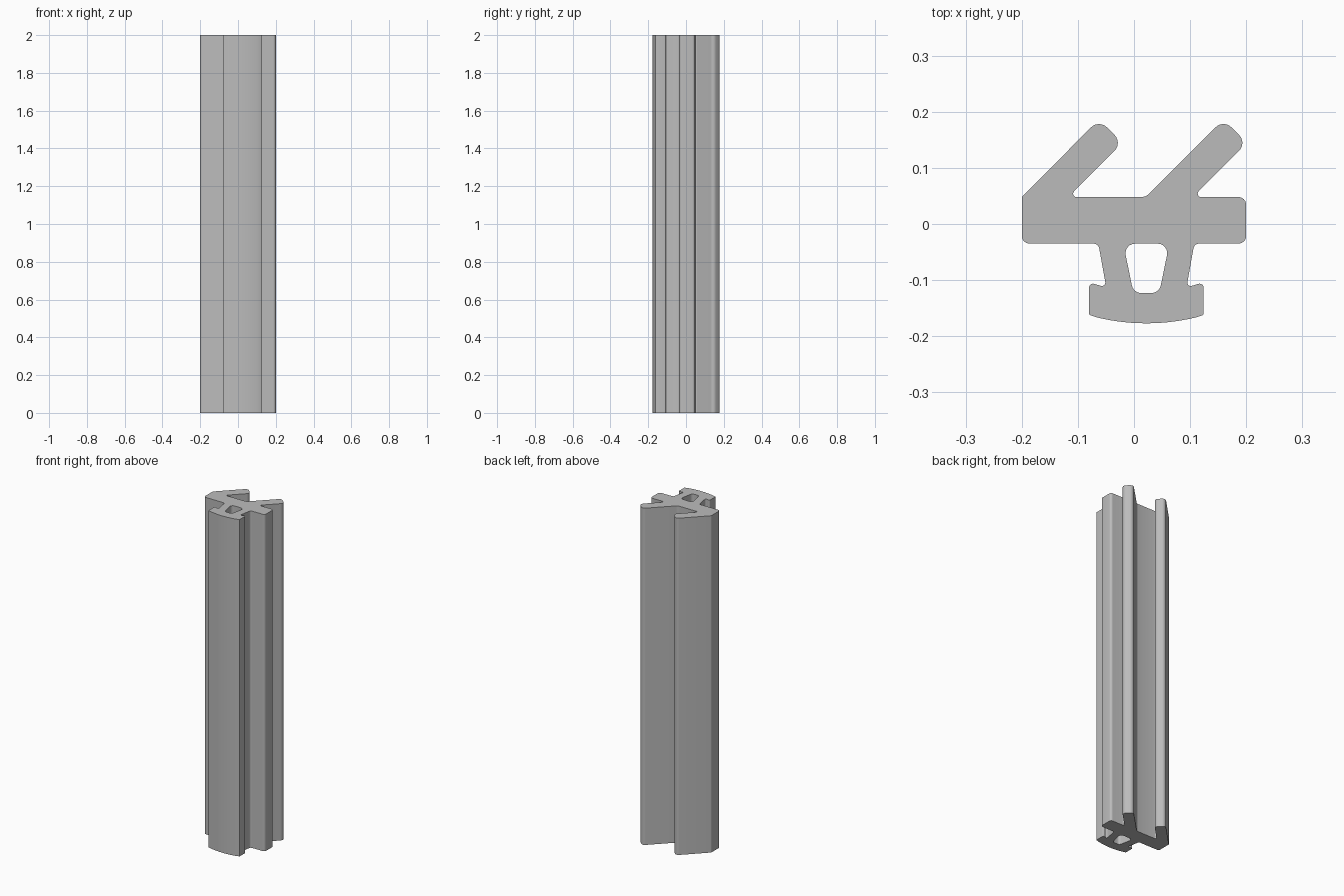
import bpy, bmesh, math
from mathutils import Vector

cube = bpy.data.objects.get("Cube")
if cube:
    bpy.data.objects.remove(cube, do_unlink=True)

HEIGHT = 2.0
AXIS = 0.022          # symmetry axis of the stem and foot
FIN_SHIFT = -0.222    # second fin is a shifted copy


def rounded(corners, steps=6):
    """Turn (x, y, radius) corners into a closed outline with fillets."""
    out = []
    for i, (x, y, r) in enumerate(corners):
        p = Vector((x, y))
        a = (Vector(corners[i - 1][:2]) - p).normalized()
        b = (Vector(corners[(i + 1) % len(corners)][:2]) - p).normalized()
        half = a.angle(b) / 2
        if r == 0 or half > 1.5:
            out.append(p)
            continue
        centre = p + (a + b).normalized() * (r / math.sin(half))
        start = p + a * (r / math.tan(half)) - centre
        end = p + b * (r / math.tan(half)) - centre
        sweep = start.angle_signed(end)
        for k in range(steps + 1):
            t = -sweep * k / steps
            c, s = math.cos(t), math.sin(t)
            out.append(centre + Vector((start.x * c - start.y * s,
                                        start.x * s + start.y * c)))
    return out


def mirrored(points):
    return [(2 * AXIS - x, y, r) for x, y, r in reversed(points)]


def shifted(points, dx):
    return [(x + dx, y, r) for x, y, r in points]


# Left half of the stem and hooked foot, from the bar downwards
stem = [(-0.0635, -0.035, 0.01), (-0.0495, -0.113, 0.006),
        (-0.08, -0.104, 0.007), (-0.08, -0.162, 0.004)]
# Shallow curved underside of the foot
sole = [(AXIS + 0.1 * u, -0.177 + 0.0135 * u * u, 0)
        for u in [k / 8 for k in range(-7, 8)]]
# Slanted fin: notch, two rounded tip corners
fin = [(0.105, 0.048, 0.006), (0.2015, 0.1445, 0.02), (0.1595, 0.1865, 0.02)]

outline = ([(-0.2, 0.048, 0.004), (-0.2, -0.035, 0.014)]
           + stem + sole + mirrored(stem)
           + [(0.2, -0.035, 0.014), (0.2, 0.048, 0.014)]
           + fin + [(0.021, 0.048, 0.02)] + shifted(fin, FIN_SHIFT))

# Tapered hollow through the stem
hole_side = [(-0.019, -0.035, 0.017), (-0.001, -0.123, 0.017)]
hole = hole_side + mirrored(hole_side)

# Extrude the filled profile
curve = bpy.data.curves.new("seal_profile", "CURVE")
curve.dimensions = "2D"
curve.fill_mode = "BOTH"
curve.extrude = HEIGHT / 2
for corners in (outline, hole):
    pts = rounded(corners)
    spline = curve.splines.new("POLY")
    spline.points.add(len(pts) - 1)
    for sp, p in zip(spline.points, pts):
        sp.co = (p.x, p.y, 0, 1)
    spline.use_cyclic_u = True

strip = bpy.data.objects.new("seal_strip", curve)
bpy.context.collection.objects.link(strip)
bpy.ops.object.select_all(action="DESELECT")
strip.select_set(True)
bpy.context.view_layer.objects.active = strip
bpy.ops.object.convert(target="MESH")
strip = bpy.context.view_layer.objects.active
strip.location.z = HEIGHT / 2

# Weld the caps to the walls
bm = bmesh.new()
bm.from_mesh(strip.data)
bmesh.ops.remove_doubles(bm, verts=bm.verts, dist=0.00005)
bmesh.ops.recalc_face_normals(bm, faces=bm.faces)
bm.to_mesh(strip.data)
bm.free()

# Plain grey material
grey = bpy.data.materials.new("plain_grey")
grey.use_nodes = True
colour = (0.5, 0.5, 0.5, 1)
grey.diffuse_color = colour
grey.node_tree.nodes["Principled BSDF"].inputs["Base Color"].default_value = colour
strip.data.materials.clear()
strip.data.materials.append(grey)

bpy.ops.object.shade_smooth_by_angle(angle=math.radians(30))
